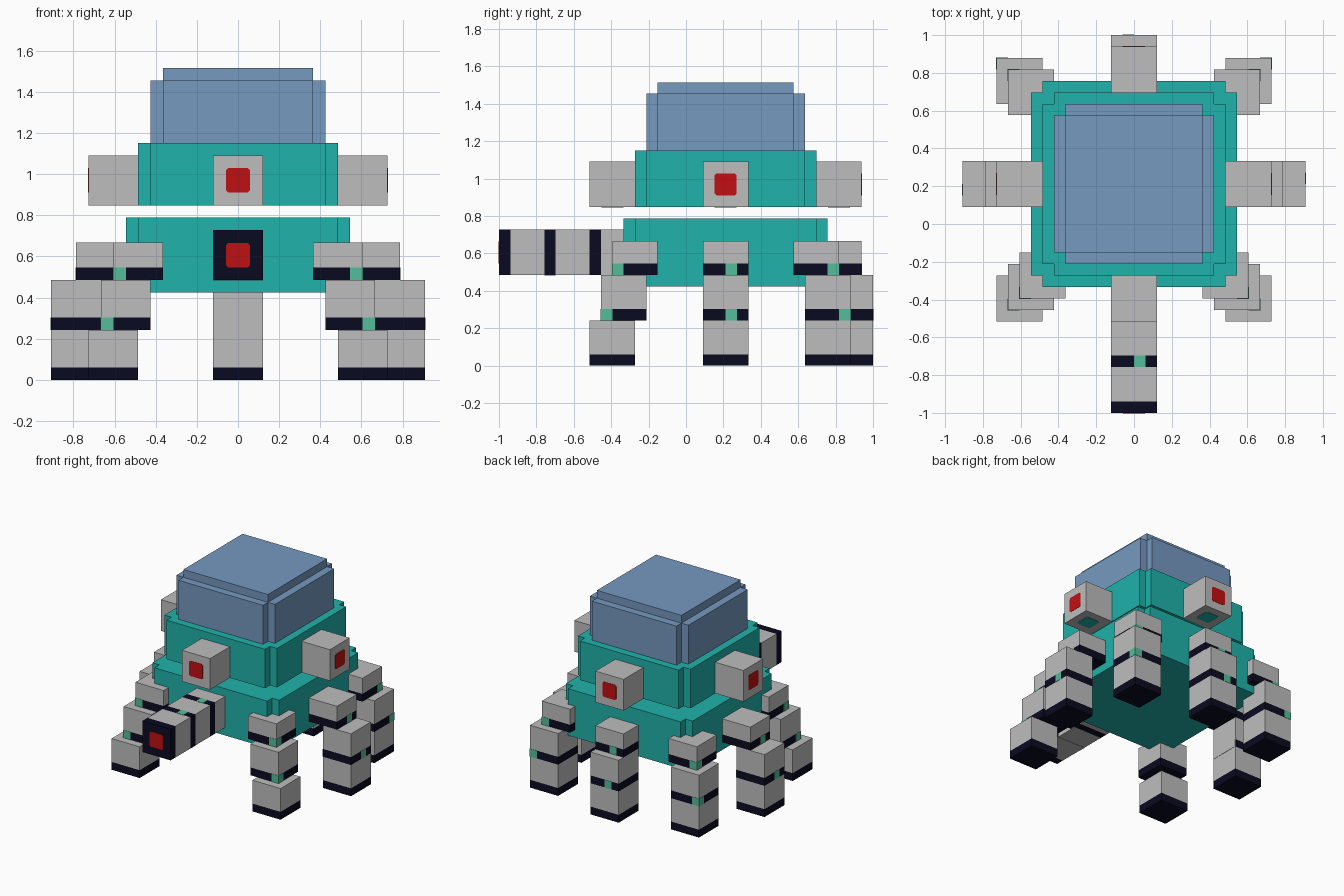
import bpy, bmesh, math
from mathutils import Matrix, Vector

cube = bpy.data.objects.get("Cube")
if cube:
    bpy.data.objects.remove(cube, do_unlink=True)

U = 2 / 33      # grid unit; all sizes below are in units
CY = 3.5        # y of the hull centre
T = 0.035       # thickness of painted plates


def material(name, rgb):
    m = bpy.data.materials.new(name)
    m.use_nodes = True
    m.diffuse_color = (*rgb, 1)
    m.node_tree.nodes["Principled BSDF"].inputs["Base Color"].default_value = (*rgb, 1)
    return m


TEAL = material("teal hull", (0.014, 0.445, 0.402))
BLUE = material("blue canopy", (0.18, 0.32, 0.53))
GREY = material("light grey", (0.515, 0.515, 0.515))
DARK = material("dark navy", (0.003, 0.003, 0.015))
RED = material("red lens", (0.53, 0.005, 0.006))
GREEN = material("green light", (0.089, 0.515, 0.327))


def frame(a, b, c, origin=(0, 0, 0)):
    """Matrix with local axes a, b, c."""
    m = Matrix((a, b, c)).transposed().to_4x4()
    m.translation = Vector(origin)
    return m


def prism(name, points, z0, z1, mat, mtx=Matrix()):
    """Extrude a closed outline from z0 to z1 in a local frame."""
    bm = bmesh.new()
    base = [bm.verts.new((x, y, z0)) for x, y in points]
    top = [bm.verts.new((x, y, z1)) for x, y in points]
    bm.faces.new(base[::-1])
    bm.faces.new(top)
    n = len(points)
    for i in range(n):
        j = (i + 1) % n
        bm.faces.new((base[i], base[j], top[j], top[i]))
    bm.transform(Matrix.Scale(U, 4) @ mtx)
    bmesh.ops.recalc_face_normals(bm, faces=bm.faces)
    me = bpy.data.meshes.new(name)
    bm.to_mesh(me)
    bm.free()
    me.materials.append(mat)
    ob = bpy.data.objects.new(name, me)
    bpy.context.collection.objects.link(ob)
    return ob


def box(name, x, y, z, mat, mtx=Matrix()):
    pts = [(x[0], y[0]), (x[1], y[0]), (x[1], y[1]), (x[0], y[1])]
    return prism(name, pts, z[0], z[1], mat, mtx)


def notched(h):
    """Square outline of half width h with one-unit notched corners."""
    pts = []
    for k in range(4):
        c, s = round(math.cos(k * math.pi / 2)), round(math.sin(k * math.pi / 2))
        for x, y in ((h, h - 1), (h - 1, h - 1), (h - 1, h)):
            pts.append((c * x - s * y, s * x + c * y))
    return pts


def lens(name, mtx, mat=RED):
    """Thin square plate with clipped corners, facing local z."""
    a, b = 0.97, 0.8
    pts = [(a, -b), (a, b), (b, a), (-b, a), (-a, b), (-a, -b), (-b, -a), (b, -a)]
    prism(name, pts, -T, T, mat, mtx)


def segment(name, x, y, z, mtx=Matrix()):
    """Grey block with a dark band as its lowest layer."""
    box(name, x, y, (z[0] + 1, z[1]), GREY, mtx)
    box(name + "_band", x, y, (z[0], z[0] + 1), DARK, mtx)


# Hull and canopy
centre = Matrix.Translation((0, CY, 0))
prism("lower_hull", notched(9), 7, 13, TEAL, centre)
prism("upper_hull", notched(8), 14, 19, TEAL, centre)
prism("canopy", notched(7), 19, 24, BLUE, centre)
box("canopy_top", (-6, 6), (-6, 6), (24, 25), BLUE, centre)


def straight_leg(name, mtx, tiers):
    """Three segments: local x points outward, z away from the foot."""
    for part, r, z in zip(("foot", "shin", "thigh"), tiers, ((0, 4), (4, 8), (8, 11))):
        segment(f"{name}_{part}", (r, r + 4), (-2, 2), z, mtx)
        if part != "foot":
            box(f"{name}_{part}_light", (r + 4 - T, r + 4 + T), (0, 1),
                (z[0], z[0] + 1), GREEN, mtx)
        if part == "shin":
            # plain inner face
            box(f"{name}_inner_plate", (r - T, r + T), (-2, 2), (4, 5), GREY, mtx)


# Side pods with lenses, one on each side of the upper hull
SIDES = {"left": (1, 0), "back": (0, 1), "right": (-1, 0), "front": (0, -1)}
for side, (ox, oy) in SIDES.items():
    out, tan, up = Vector((ox, oy, 0)), Vector((-oy, ox, 0)), Vector((0, 0, 1))
    mid = Vector((0, CY, 0))
    f = frame(out, tan, up, mid)
    box(f"{side}_pod", (8, 12), (-2, 2), (14, 18), GREY, f)
    lens(f"{side}_pod_lens", frame(tan, up, out, mid + out * 12 + up * 16))
    lens(f"{side}_pod_underside", frame(tan, out, -up, mid + out * 10 + up * 14), TEAL)
    # Straight legs on three sides
    if side == "back":
        straight_leg("back_leg", f, (9, 9, 8))
    elif side != "front":
        straight_leg(f"{side}_leg", f, (11, 11, 9))

# Raised front leg, held out as a barrel
straight_leg("barrel", frame((0, 0, 1), (1, 0, 0), (0, 1, 0), (0, -16.5, 0)), (8, 8, 8))
box("barrel_muzzle", (-2, 2), (-16.5 - T / 2, -16.5 + T), (8, 12), DARK)
lens("barrel_lens", frame((1, 0, 0), (0, 0, 1), (0, -1, 0), (0, -16.5 - T / 2, 10)))

# Corner legs: outermost x and y of foot, shin and thigh
CORNERS = {"front": (-1, ((12, -8.5), (11, -7.5), (10, -6.5))),
           "back": (1, ((12, 14.5), (12, 14.5), (11, 13.5)))}
for end, (sy, tiers) in CORNERS.items():
    for side, sx in (("left", 1), ("right", -1)):
        for part, (ex, ey), z in zip(("foot", "shin", "thigh"), tiers,
                                     ((0, 4), (4, 8), (8, 11))):
            name = f"{end}_{side}_{part}"
            segment(name, sorted((sx * ex, sx * (ex - 4))),
                    sorted((ey, ey - sy * 4)), z)
            if part != "foot":
                # light wrapped round the outer corner
                box(name + "_light", sorted((sx * (ex + T), sx * (ex - 1))),
                    sorted((ey + sy * T, ey - sy)), (z[0], z[0] + 1), GREEN)
